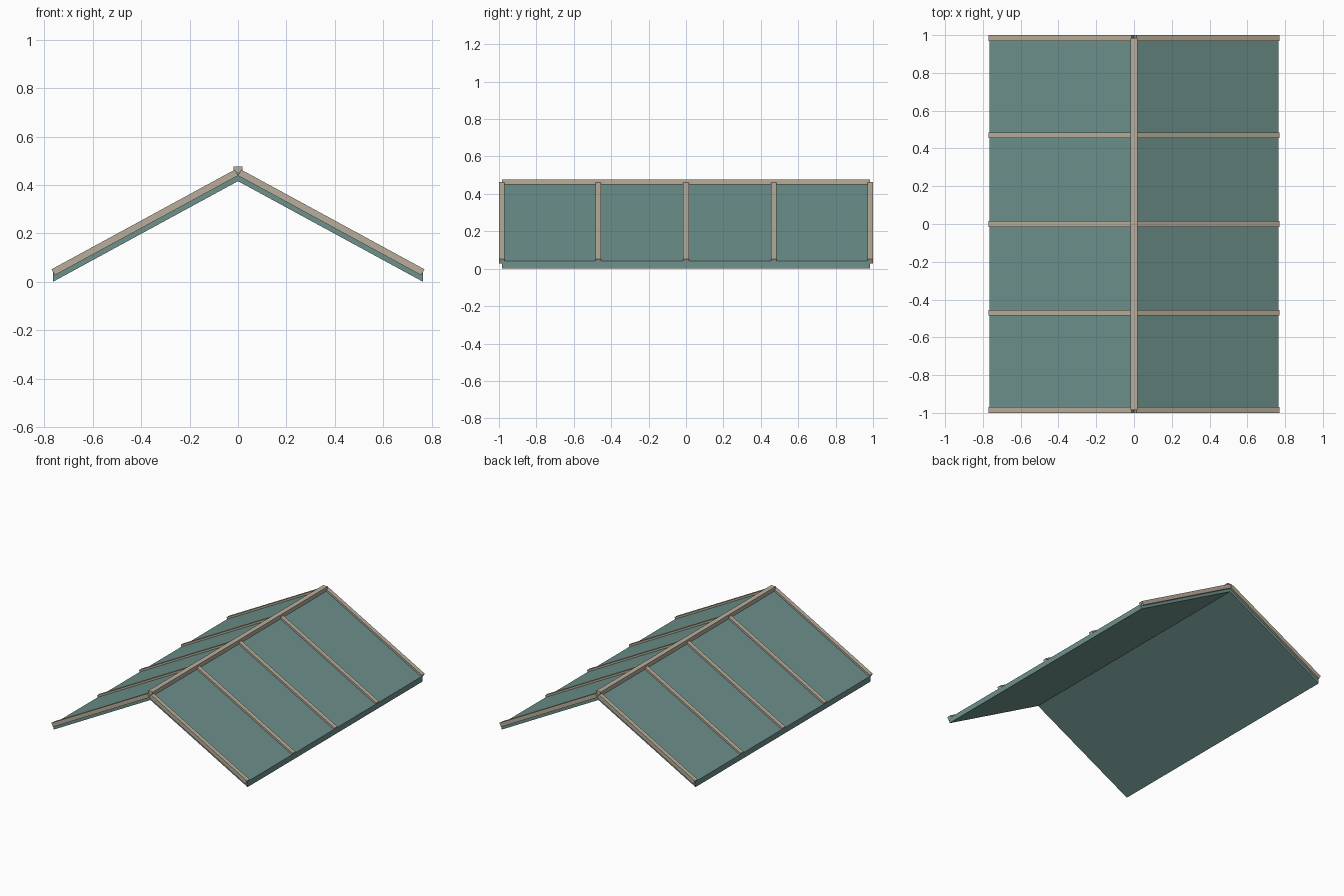
import bpy, bmesh, math
from mathutils import Matrix, Vector

cube = bpy.data.objects.get("Cube")
if cube:
    bpy.data.objects.remove(cube, do_unlink=True)


def make_material(name, rgb):
    mat = bpy.data.materials.new(name)
    mat.use_nodes = True
    mat.diffuse_color = (*rgb, 1)
    mat.node_tree.nodes["Principled BSDF"].inputs["Base Color"].default_value = (*rgb, 1)
    return mat


TEAL = make_material("teal_roofing", (0.156, 0.283, 0.262))
TAN = make_material("tan_trim", (0.479, 0.423, 0.328))


def add_object(name, bm, mat):
    bmesh.ops.recalc_face_normals(bm, faces=bm.faces[:])
    mesh = bpy.data.meshes.new(name)
    bm.to_mesh(mesh)
    bm.free()
    mesh.materials.append(mat)
    obj = bpy.data.objects.new(name, mesh)
    bpy.context.scene.collection.objects.link(obj)
    return obj


def extrude_profile(name, points, y0, y1, mat):
    """Extrude an x-z outline along y."""
    bm = bmesh.new()
    face = bm.faces.new([bm.verts.new((x, y0, z)) for x, z in points])
    new = bmesh.ops.extrude_face_region(bm, geom=[face])["geom"]
    verts = [g for g in new if isinstance(g, bmesh.types.BMVert)]
    bmesh.ops.translate(bm, verts=verts, vec=(0, y1 - y0, 0))
    return add_object(name, bm, mat)


HALF_W, PEAK, EDGE = 0.765, 0.416, 0.04
SLAB_Y = 0.985
pitch = math.atan2(PEAK, HALF_W)

# Folded roof panel with plumb-cut eaves
extrude_profile("roof_panel",
                [(-HALF_W, 0), (0, PEAK), (HALF_W, 0),
                 (HALF_W, EDGE), (0, PEAK + EDGE), (-HALF_W, EDGE)],
                -SLAB_Y, SLAB_Y, TEAL)

# Square-cut battens running down each slope, wider ones flush at the gables
THICK, WIDTH, BASE_Z = 0.028, 0.03, 0.439
length = 0.757 / math.cos(pitch)
for side, label in ((1, "left"), (-1, "right")):
    down = Vector((side * math.cos(pitch), 0, -math.sin(pitch)))
    out = Vector((side * math.sin(pitch), 0, math.cos(pitch)))
    base = Vector((0, 0, BASE_Z))
    corners = [base, base + down * length,
               base + down * length + out * THICK, base + out * THICK]
    outline = [(c.x, c.z) for c in corners]
    for i, y in enumerate((-0.985, -0.47, 0, 0.47, 0.985)):
        extrude_profile(f"{label}_batten_{i + 1}", outline,
                        y - WIDTH / 2, y + WIDTH / 2, TAN)

# Ridge beam along the peak
bm = bmesh.new()
bmesh.ops.create_cube(bm, size=1, matrix=Matrix.Translation((0, 0, 0.463))
                      @ Matrix.Diagonal((0.036, 2 * SLAB_Y, 0.028, 1)))
add_object("ridge_beam", bm, TAN)
